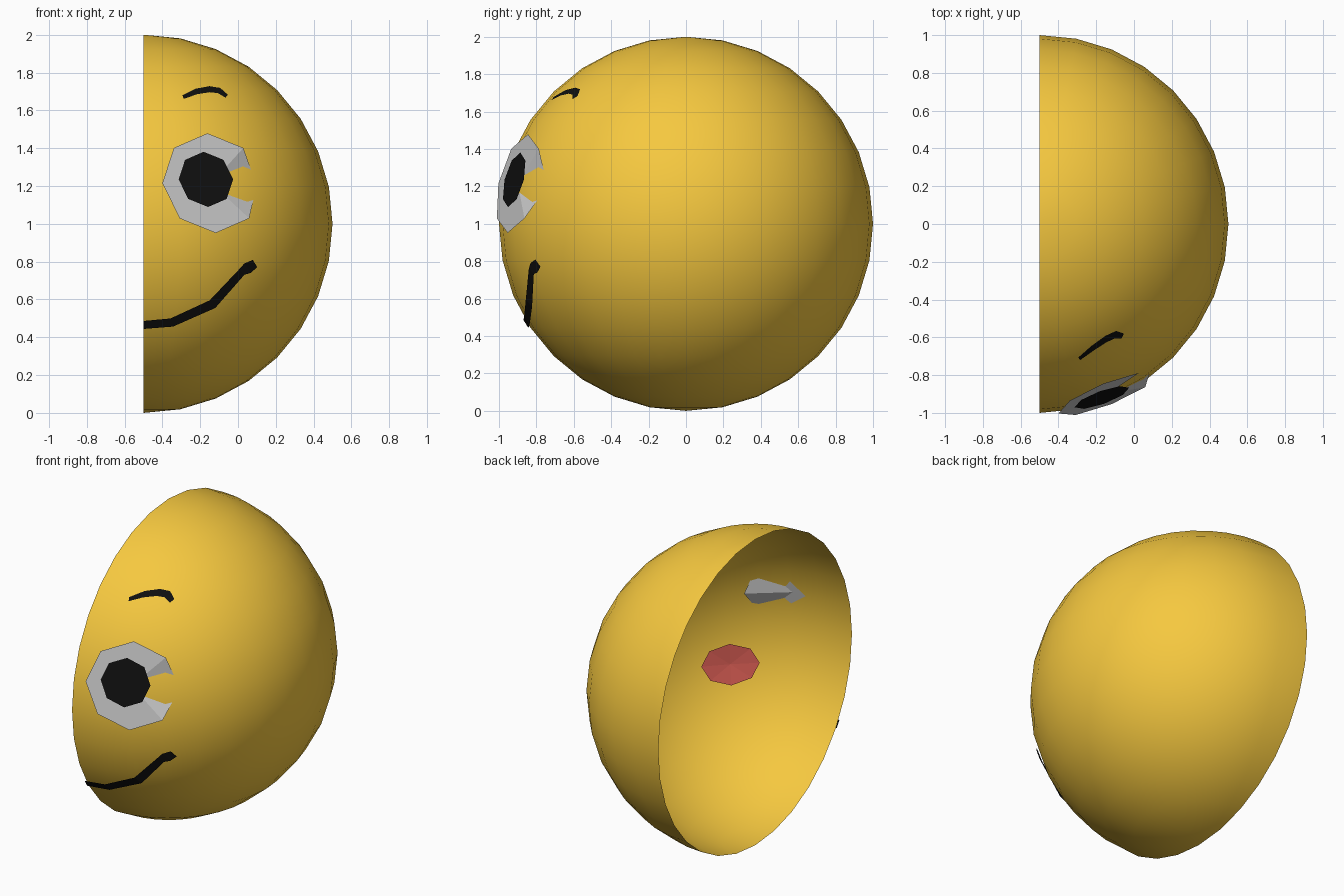
import bpy, bmesh, math
from mathutils import Vector

if "Cube" in bpy.data.objects:
    bpy.data.objects.remove(bpy.data.objects["Cube"])

C = Vector((-0.5, 0, 1))  # centre of the head sphere


def material(name, rgb):
    m = bpy.data.materials.new(name)
    m.diffuse_color = (*rgb, 1)
    m.use_nodes = True
    m.node_tree.nodes["Principled BSDF"].inputs["Base Color"].default_value = m.diffuse_color
    return m


def make(name, bm, mat=None, smooth=False):
    me = bpy.data.meshes.new(name)
    bm.to_mesh(me)
    bm.free()
    for p in me.polygons:
        p.use_smooth = smooth
    if mat:
        me.materials.append(mat)
    ob = bpy.data.objects.new(name, me)
    bpy.context.collection.objects.link(ob)
    return ob


def on_front(x, z, r):
    """Point on the front of the head at radius r."""
    dx, dz = x - C.x, z - C.z
    return Vector((x, -math.sqrt(r * r - dx * dx - dz * dz), z))


def disc(name, center, rx, rz, mat=None, inner=0.0, dip=0.0, bulge=0.0):
    """Eight-sided tangent disc; dip sinks its outer right corner, bulge domes it."""
    n = (center - C).normalized()
    right = Vector((0, 0, 1)).cross(n).normalized()
    up = n.cross(right)
    bm = bmesh.new()
    rings = []
    for f in ((inner, 1.0) if inner else (1.0,)):
        ring = []
        for k in range(8):
            a = k * math.tau / 8
            sink = dip * f if k == 0 else 0
            ring.append(bm.verts.new(center + right * rx * f * math.cos(a)
                                     + up * rz * f * math.sin(a) - n * sink))
        rings.append(ring)
    mid = bm.verts.new(center + n * bulge)
    for k in range(8):
        j = (k + 1) % 8
        bm.faces.new((mid, rings[0][k], rings[0][j]))
        if inner:
            bm.faces.new((rings[0][k], rings[1][k], rings[1][j], rings[0][j]))
    return make(name, bm, mat)


def ribbon(name, pts, r, mat):
    """Band lying on the head through (x, z, width) points."""
    bm = bmesh.new()
    rows = []
    for i, (x, z, w) in enumerate(pts):
        a, b = pts[max(i - 1, 0)], pts[min(i + 1, len(pts) - 1)]
        t = Vector((b[0] - a[0], b[1] - a[1])).normalized()
        if i == 0 and x == C.x:
            t = Vector((1, 0))
        rows.append([bm.verts.new(on_front(x - t.y * s * w / 2, z + t.x * s * w / 2, r))
                     for s in (-1, 1)])
    for p, q in zip(rows, rows[1:]):
        bm.faces.new((p[0], q[0], q[1], p[1]))
    return make(name, bm, mat)


yellow = material("yellow", (0.92, 0.58, 0.05))
black = material("black", (0.005, 0.005, 0.005))
pink = material("pink", (0.62, 0.1, 0.08))

# head: open half of a sphere
bm = bmesh.new()
bmesh.ops.create_uvsphere(bm, u_segments=32, v_segments=16, radius=1)
bmesh.ops.delete(bm, geom=[v for v in bm.verts if v.co.x < -1e-4], context='VERTS')
bmesh.ops.translate(bm, verts=bm.verts, vec=C)
make("head", bm, yellow, smooth=True)

# eye white and pupil
disc("eye", on_front(-0.14, 1.215, 0.992), 0.28, 0.27, inner=0.5, dip=0.06)
disc("pupil", on_front(-0.17, 1.235, 1.004), 0.153, 0.15, black)

# blush just inside the shell
d = Vector((0.66, -0.68, -0.25)).normalized()
disc("cheek", C + d * 0.95, 0.175, 0.125, pink, bulge=0.015)

# eyebrow and half mouth
ribbon("eyebrow", [(-0.29, 1.67, 0.02), (-0.22, 1.70, 0.03), (-0.15, 1.712, 0.032),
                   (-0.10, 1.705, 0.03), (-0.06, 1.675, 0.02)], 1.001, black)
ribbon("mouth", [(-0.5, 0.465, 0.042), (-0.35, 0.478, 0.045), (-0.135, 0.575, 0.05),
                 (0.02, 0.745, 0.04), (0.05, 0.765, 0.06), (0.09, 0.79, 0.045)], 1.01, black)
